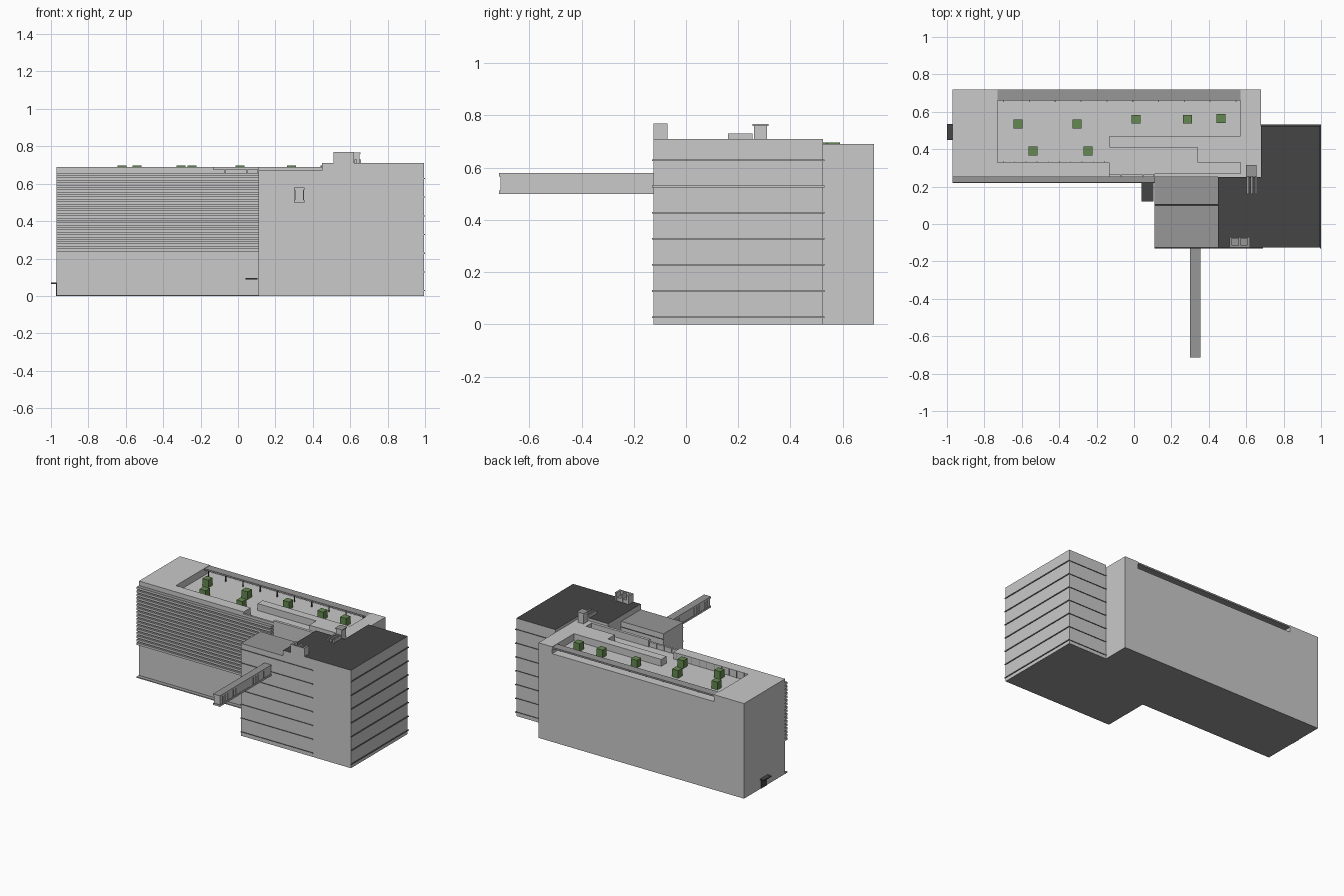
import bpy, bmesh

cube = bpy.data.objects.get("Cube")
if cube:
    bpy.data.objects.remove(cube, do_unlink=True)


def material(name, r, g, b):
    m = bpy.data.materials.new(name)
    m.use_nodes = True
    m.diffuse_color = (r, g, b, 1)
    m.node_tree.nodes["Principled BSDF"].inputs["Base Color"].default_value = (r, g, b, 1)
    return m


LIGHT, MID, DARK, GREEN = range(4)
PALETTE = [material("light_grey", .58, .585, .58), material("mid_grey", .31, .31, .31),
           material("dark_grey", .06, .06, .06), material("leaf_green", .13, .25, .08)]


def build(name, boxes, side=LIGHT, top=None, bottom=None):
    """Join boxes (x0, x1, y0, y1, z0, z1); colour faces by direction."""
    top = side if top is None else top
    bottom = side if bottom is None else bottom
    bm = bmesh.new()
    for x0, x1, y0, y1, z0, z1 in boxes:
        vs = bmesh.ops.create_cube(bm, size=1)["verts"]
        for v in vs:
            v.co.x = x1 if v.co.x > 0 else x0
            v.co.y = y1 if v.co.y > 0 else y0
            v.co.z = z1 if v.co.z > 0 else z0
    bm.normal_update()
    for f in bm.faces:
        f.material_index = top if f.normal.z > .5 else bottom if f.normal.z < -.5 else side
    me = bpy.data.meshes.new(name)
    bm.to_mesh(me)
    bm.free()
    for m in PALETTE:
        me.materials.append(m)
    ob = bpy.data.objects.new(name, me)
    bpy.context.collection.objects.link(ob)
    return ob


# Long slab with a sunken roof terrace
FLOOR, RIM = .64, .69
build("slab_body", [(-.97, .68, .25, .72, 0, FLOOR)], bottom=MID)
build("terrace_rim", [
    (-.97, -.73, .25, .72, FLOOR, RIM),
    (.57, .68, .25, .72, FLOOR, RIM),
    (-.73, -.13, .25, .33, FLOOR, RIM),
    (.11, .57, .25, .27, FLOOR, RIM),
    (-.13, .57, .41, .47, FLOOR, RIM),
    (.34, .57, .33, .41, FLOOR, RIM)])

# Low railing panels in the front gap of the rim
build("terrace_railing", [(-.13 + .06 * i, -.072 + .06 * i, .25, .265, FLOOR, .675)
                          for i in range(4)])

# Rear canopy strip on posts
build("rear_canopy", [(-.73, .57, .66, .72, .675, .687)], MID)
build("canopy_posts", [(x, x + .006, .655, .661, FLOOR, .68)
                       for x in [-.7 + .138 * i for i in range(10)]], DARK)

# Ribs on the inner face of the front rim
build("rim_ribs", [(x, x + .004, .33, .333, FLOOR, RIM)
                   for x in [-.7 + .06 * i for i in range(10)]], MID)

# Planters
spots = [(-.62, .535), (-.305, .535), (.01, .56), (.285, .56), (.465, .565),
         (-.54, .39), (-.245, .39)]
build("planters", [(x - .024, x + .024, y - .024, y + .024, FLOOR, .696)
                   for x, y in spots], GREEN)

# Front louvres and base ledge
build("louvres", [(-.97, .11, .222, .25, z, z + .016)
                  for z in [.238 + .0252 * i for i in range(17)]], LIGHT, MID, MID)
build("base_ledge", [(-.97, .11, .22, .25, 0, .006)], LIGHT, MID, MID)

# Entrances
build("front_entrance_canopy", [(.04, .104, .12, .25, .088, .096)], DARK)
build("end_entrance_canopy", [(-1, -.97, .45, .535, .064, .072)], DARK)
build("end_entrance_door", [(-.973, -.97, .46, .525, 0, .064)], DARK)

# Tower wing
build("tower", [(.45, .994, -.125, .25, 0, .71), (.68, .994, .25, .525, 0, .71)],
      LIGHT, DARK, MID)
build("tower_link", [(.11, .45, -.125, .1, 0, .67), (.11, .45, .1, .25, 0, .5)],
      LIGHT, MID, MID)

# Thin floor lines around the wing
levels = [.025 + .1 * i for i in range(7)]
fins = []
for z in levels:
    fins += [(.11, .69, -.131, -.125, z, z + .006),
             (.994, 1, -.131, .531, z, z + .006),
             (.68, 1, .525, .531, z, z + .006)]
fins += [(.11, .45, .1, .106, z, z + .006) for z in (.525, .575, .625)]
build("floor_lines", fins, LIGHT, DARK, DARK)

# Roof plant on the tower
build("front_plant_box", [(.51, .62, -.125, -.115, .71, .77),
                          (.51, .525, -.115, -.07, .71, .77),
                          (.56, .572, -.115, -.07, .71, .77),
                          (.605, .62, -.115, -.07, .71, .77),
                          (.51, .62, -.115, -.075, .71, .735)], LIGHT, MID)
build("rear_plant_box", [(.605, .65, .26, .31, RIM, .76), (.6, .656, .255, .315, .76, .767)],
      LIGHT, MID)
build("roof_pipes", [(x, x + .012, .16, .255, .71, .73) for x in (.602, .624, .646)],
      LIGHT, MID)

# Raised walkway with framed sides
build("walkway", [(.304, .351, -.71, -.125, .505, .575)], LIGHT, MID, MID)
build("walkway_rails", [(.3, .355, -.715, -.125, z, z + .012) for z in (.5, .567)],
      LIGHT, MID, MID)
ribs = [-.68 + .03 * i for i in range(6)] + [-.36 + .03 * i for i in range(6)]
build("walkway_ribs", [(.301, .354, y, y + .004, .51, .57) for y in ribs], LIGHT)
